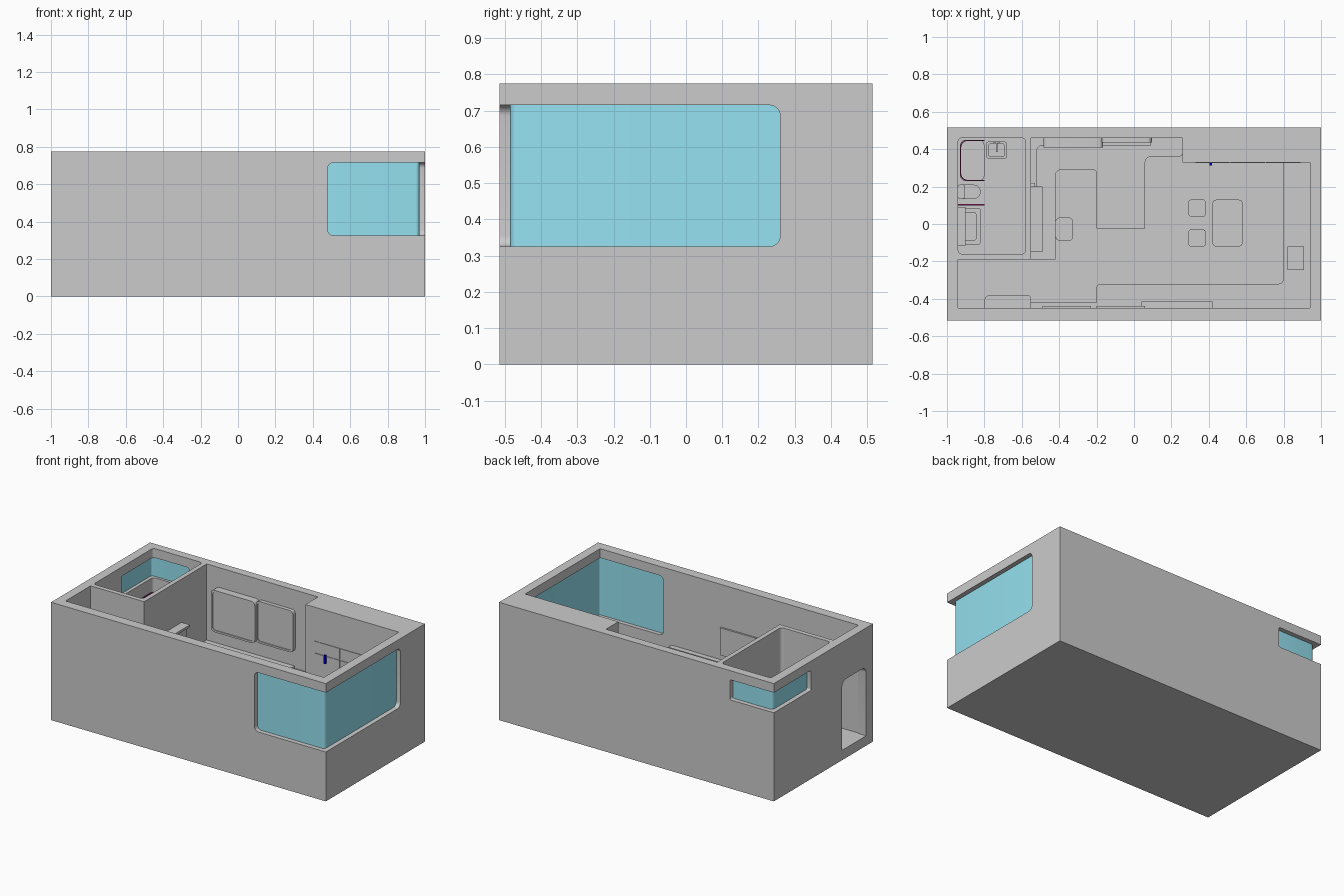
import bpy, bmesh, math
from mathutils import Vector

if "Cube" in bpy.data.objects:
    bpy.data.objects.remove(bpy.data.objects["Cube"])


def material(name, rgb):
    m = bpy.data.materials.new(name)
    m.diffuse_color = (*rgb, 1)
    m.use_nodes = True
    m.node_tree.nodes["Principled BSDF"].inputs["Base Color"].default_value = m.diffuse_color
    return m


GLASS = material("glass", (0.3, 0.76, 0.88))
BLUE = material("blue", (0.0, 0.0, 0.5))
MAROON = material("maroon", (0.3, 0.02, 0.15))
FLOOR = 0.065


def fillet(points):
    """Round the corners of an outline; each point is (u, v) or (u, v, radius)."""
    out = []
    for i, p in enumerate(points):
        c = Vector(p[:2])
        r = p[2] if len(p) > 2 else 0
        if not r:
            out.append(c)
            continue
        a = (Vector(points[i - 1][:2]) - c).normalized() * r
        b = (Vector(points[(i + 1) % len(points)][:2]) - c).normalized() * r
        for k in range(7):
            t = math.radians(15 * k)
            out.append(c + a * (1 - math.sin(t)) + b * (1 - math.cos(t)))
    return out


def prism(name, points, lo, hi, axis="z", mat=None):
    """Extrude an outline along an axis: z uses (x,y), y uses (x,z), x uses (y,z)."""
    place = {"z": lambda u, v, w: (u, v, w),
             "y": lambda u, v, w: (u, w, v),
             "x": lambda u, v, w: (w, u, v)}[axis]
    bm = bmesh.new()
    ring = fillet(points)
    a = [bm.verts.new(place(p.x, p.y, lo)) for p in ring]
    b = [bm.verts.new(place(p.x, p.y, hi)) for p in ring]
    bm.faces.new(a)
    bm.faces.new(b)
    for i in range(len(a)):
        j = (i + 1) % len(a)
        bm.faces.new((a[i], a[j], b[j], b[i]))
    bmesh.ops.recalc_face_normals(bm, faces=bm.faces)
    mesh = bpy.data.meshes.new(name)
    bm.to_mesh(mesh)
    bm.free()
    obj = bpy.data.objects.new(name, mesh)
    bpy.context.collection.objects.link(obj)
    if mat:
        mesh.materials.append(mat)
    return obj


def rect(u0, u1, v0, v1, r=0):
    return [(u0, v0, r), (u1, v0, r), (u1, v1, r), (u0, v1, r)]


def box(name, x0, x1, y0, y1, z0, z1, r=0, mat=None):
    return prism(name, rect(x0, x1, y0, y1, r), z0, z1, "z", mat)


def carve(obj, cutters):
    """Subtract the cutters and bake the result."""
    for c in cutters:
        c.hide_render = True
        m = obj.modifiers.new("cut", "BOOLEAN")
        m.operation, m.solver, m.object = "DIFFERENCE", "EXACT", c
    dg = bpy.context.evaluated_depsgraph_get()
    obj.data = bpy.data.meshes.new_from_object(obj.evaluated_get(dg))
    obj.modifiers.clear()
    for c in cutters:
        bpy.data.objects.remove(c)


def table(name, x0, x1, y0, y1, top, thick, r, leg=0.012):
    box(name + "_top", x0, x1, y0, y1, top - thick, top, r)
    for x in (x0 + 0.02, x1 - 0.02):
        for y in (y0 + 0.02, y1 - 0.02):
            box(name + "_leg", x - leg / 2, x + leg / 2, y - leg / 2, y + leg / 2, FLOOR, top - thick)


# Shell with rooms, doors and corner windows carved out
shell = box("house_shell", -1, 1, -0.515, 0.515, 0, 0.775)
carve(shell, [
    prism("living_space", [(-0.94, -0.45), (0.94, -0.45), (0.94, 0.33), (0.26, 0.33),
                           (0.26, 0.46), (-0.55, 0.46), (-0.55, -0.19), (-0.94, -0.19)], FLOOR, 0.9),
    prism("bath_space", rect(-0.94, -0.58, -0.16, 0.46, 0.02), FLOOR, 0.9),
    prism("window_front", rect(0.48, 1.1, 0.325, 0.715, 0.03), -0.6, -0.44, "y"),
    prism("window_right", rect(-0.6, 0.26, 0.325, 0.715, 0.03), 0.93, 1.1, "x"),
    prism("window_back", rect(-1.1, -0.68, 0.583, 0.715, 0.01), 0.45, 0.6, "y"),
    prism("window_left", rect(0.13, 0.6, 0.583, 0.715, 0.01), -1.1, -0.93, "x"),
    prism("entrance", [(-0.445, FLOOR), (-0.195, FLOOR), (-0.195, 0.52, 0.04), (-0.445, 0.52, 0.04)],
          -1.1, -0.93, "x"),
    prism("bath_door", [(-0.78, FLOOR), (-0.62, FLOOR), (-0.62, 0.5, 0.03), (-0.78, 0.5, 0.03)],
          -0.2, -0.15, "y"),
])

# Corner glazing
prism("large_window_glass", [(0.48, -0.485), (0.97, -0.485, 0.02), (0.97, 0.26), (0.962, 0.26),
                             (0.962, -0.477, 0.012), (0.48, -0.477)], 0.325, 0.715, mat=GLASS)
prism("small_window_glass", [(-0.68, 0.485), (-0.97, 0.485, 0.02), (-0.97, 0.13), (-0.962, 0.13),
                             (-0.962, 0.477, 0.012), (-0.68, 0.477)], 0.583, 0.715, mat=GLASS)

# Kitchen counter with peninsula, filleted inside corners
counter = [(-0.55, -0.19), (-0.42, -0.19), (-0.42, 0.29, 0.03), (-0.2, 0.29, 0.02),
           (-0.2, -0.025), (0.06, -0.025), (0.06, 0.36, 0.03), (0.26, 0.36, 0.02),
           (0.26, 0.46), (-0.55, 0.46)]
prism("kitchen_counter", counter, FLOOR, 0.26)
prism("back_splash", [(-0.55, 0.16), (-0.52, 0.16), (-0.52, 0.42, 0.03), (0.09, 0.42), (0.09, 0.46),
                      (-0.55, 0.46)], 0.26, 0.275)

# Framed sliding panels on the back wall
for x0, x1, y in ((-0.485, -0.165, 0.41), (-0.175, 0.095, 0.435)):
    panel = prism("wall_panel", rect(x0, x1, 0.37, 0.645, 0.025), y, 0.46, "y")
    carve(panel, [prism("panel_recess", rect(x0 + 0.012, x1 - 0.012, 0.382, 0.633, 0.02), y - 0.02, y + 0.006, "y")])

# Shelf and screen on the bathroom partition
box("partition_shelf", -0.55, -0.49, -0.15, 0.2, 0.475, 0.49)
prism("partition_screen", rect(-0.03, 0.22, 0.31, 0.45, 0.01), -0.55, -0.53, "x")

# Bench running along the front wall and below the window
bench = [(-0.55, -0.45), (0.94, -0.45), (0.94, 0.33), (0.80, 0.33), (0.80, -0.32, 0.03),
         (-0.2, -0.32, 0.02), (-0.2, -0.42), (-0.55, -0.42)]
prism("window_bench", bench, FLOOR, 0.18)
box("bench_backrest", 0.04, 0.42, -0.45, -0.415, 0.18, 0.28)
box("bench_cushion", 0.82, 0.91, -0.245, -0.12, 0.18, 0.2)
prism("entry_cabinet", [(-0.8, -0.45), (-0.55, -0.45), (-0.55, -0.38, 0.02), (-0.8, -0.38, 0.03)], FLOOR, 0.28)
for x0, x1 in ((-0.49, -0.23), (-0.2, 0.06)):
    box("wall_picture", x0, x1, -0.45, -0.438, 0.315, 0.495)

# Dining table, stools and desk chair
table("dining_table", 0.42, 0.58, -0.12, 0.13, 0.23, 0.014, 0.02)
for y in (0.085, -0.075):
    table("stool", 0.29, 0.385, y - 0.047, y + 0.047, 0.165, 0.025, 0.02)
table("desk_chair", -0.42, -0.325, -0.09, 0.035, 0.165, 0.025, 0.025)

# Built-in wardrobe doors on the thick back wall
for x0, x1 in ((0.33, 0.51), (0.515, 0.70), (0.705, 0.89)):
    for z0, z1 in ((0.08, 0.475), (0.48, 0.553)):
        box("wardrobe_door", x0, x1, 0.326, 0.332, z0, z1)
box("wardrobe_handle", 0.404, 0.416, 0.314, 0.326, 0.43, 0.485, mat=BLUE)

# Bathroom: shower screen, partition, toilet, vanity and basin
screen = [(-0.8, 0.45), (-0.93, 0.45, 0.04), (-0.93, 0.23, 0.04), (-0.8, 0.23), (-0.8, 0.236),
          (-0.924, 0.236, 0.034), (-0.924, 0.444, 0.034), (-0.8, 0.444)]
prism("shower_screen", screen, FLOOR, 0.5, mat=MAROON)
box("shower_tray", -0.93, -0.8, 0.23, 0.45, FLOOR, 0.085, 0.03)
box("bath_partition", -0.94, -0.8, 0.1, 0.106, FLOOR, 0.45, mat=MAROON)
box("toilet_tank", -0.94, -0.905, 0.135, 0.21, FLOOR, 0.24, 0.008)
prism("toilet_bowl", [(-0.915, 0.135), (-0.82, 0.135, 0.036), (-0.82, 0.21, 0.036), (-0.915, 0.21)], FLOOR, 0.155)
for name, x0, x1, y0, y1, m in (("vanity", -0.935, -0.82, -0.11, 0.085, 0.025),
                                ("basin", -0.79, -0.68, 0.35, 0.44, 0.012)):
    sink = box(name, x0, x1, y0, y1, FLOOR, 0.25, 0.012)
    carve(sink, [box("bowl", x0 + m, x1 - m, y0 + m, y1 - m, 0.215, 0.3, 0.01)])
box("vanity_back", -0.94, -0.9, -0.115, 0.09, 0.25, 0.285)
box("tap_post", -0.738, -0.73, 0.434, 0.442, 0.25, 0.3)
box("tap_spout", -0.738, -0.73, 0.385, 0.442, 0.292, 0.3)
box("tap_lever", -0.75, -0.718, 0.434, 0.442, 0.3, 0.306)

# Smooth the rounded corners, keep edges sharp
bpy.ops.object.select_all(action="SELECT")
bpy.context.view_layer.objects.active = shell
bpy.ops.object.shade_smooth_by_angle()
